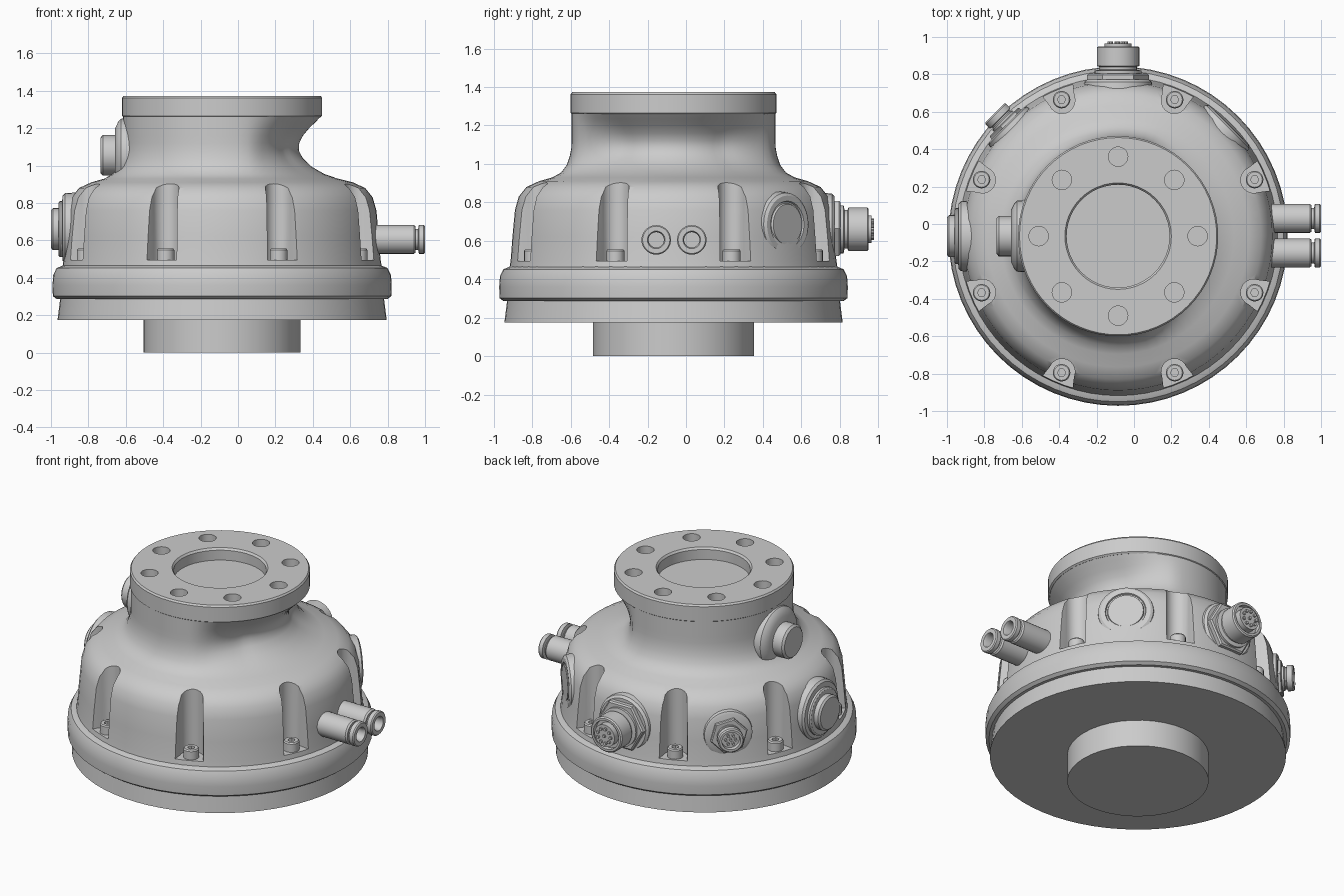
import bpy, bmesh
from math import sin, cos, pi, radians
from mathutils import Vector

if "Cube" in bpy.data.objects:
    bpy.data.objects.remove(bpy.data.objects["Cube"])

C = Vector((-0.085, -0.065, 0))      # main axis of the housing


def finish(bm, name, angle=30):
    bmesh.ops.recalc_face_normals(bm, faces=bm.faces)
    me = bpy.data.meshes.new(name)
    bm.to_mesh(me)
    bm.free()
    ob = bpy.data.objects.new(name, me)
    bpy.context.collection.objects.link(ob)
    smooth(ob, angle)
    return ob


def smooth(ob, angle=30):
    bpy.ops.object.select_all(action='DESELECT')
    ob.select_set(True)
    bpy.context.view_layer.objects.active = ob
    bpy.ops.object.shade_smooth_by_angle(angle=radians(angle))


def revolve(bm, prof, origin, direction=(0, 0, 1), seg=32, mod=None):
    """Closed solid from (radius, height) pairs turned about a direction."""
    q = Vector((0, 0, 1)).rotation_difference(Vector(direction))
    rings = []
    for r, h in prof:
        ring = []
        for i in range(seg):
            a = 2 * pi * i / seg
            rr = mod(r, h, a) if mod else r
            ring.append(bm.verts.new(Vector(origin) + q @ Vector((rr * cos(a), rr * sin(a), h))))
        rings.append(ring)
    for a, b in zip(rings, rings[1:]):
        for i in range(seg):
            j = (i + 1) % seg
            bm.faces.new((a[i], a[j], b[j], b[i]))
    bm.faces.new(rings[0][::-1])
    bm.faces.new(rings[-1])


def lathe(name, prof, origin=C, direction=(0, 0, 1), seg=32, mod=None):
    bm = bmesh.new()
    revolve(bm, prof, origin, direction, seg, mod)
    return finish(bm, name)


def cut(ob, bm):
    cutter = finish(bm, "cutter")
    cutter.hide_render = True
    m = ob.modifiers.new("cut", 'BOOLEAN')
    m.operation, m.object, m.solver = 'DIFFERENCE', cutter, 'EXACT'
    bpy.context.view_layer.objects.active = ob
    bpy.ops.object.modifier_apply(modifier=m.name)
    bpy.data.objects.remove(cutter, do_unlink=True)
    smooth(ob)


# Base: centre spigot, base plate and clamp ring
lathe("spigot", [(0.42, 0), (0.42, 0.2)], seg=40)
lathe("base_plate", [(0.88, 0.175), (0.865, 0.295)], seg=64)
lathe("clamp_ring", [(0.885, 0.287), (0.905, 0.302), (0.907, 0.36), (0.903, 0.415),
                     (0.885, 0.452), (0.84, 0.47)], seg=64)


# Housing: bell-shaped, with a neck scooped out on the +x side
def scoop(r, h, a):
    if not 0.92 < h < 1.26:
        return r
    f = min(1, max(0, (cos(a) - 0.3) / 0.5))
    return r - 0.122 * f * sin(pi * (h - 0.92) / 0.34)


housing = lathe("housing", [(0.855, 0.45), (0.847, 0.5), (0.838, 0.62), (0.825, 0.76), (0.805, 0.83),
                            (0.765, 0.88), (0.70, 0.91), (0.63, 0.93), (0.585, 0.955), (0.555, 0.995),
                            (0.54, 1.04), (0.532, 1.08), (0.53, 1.12), (0.53, 1.16), (0.53, 1.2),
                            (0.53, 1.235), (0.53, 1.265)], seg=72, mod=scoop)

# Eight upright screw pockets around the housing
bm = bmesh.new()
for k in range(8):
    a = radians(22.5 + 45 * k)
    u, v = Vector((cos(a), sin(a), 0)), Vector((-sin(a), cos(a), 0))
    pts = [(0.785 + 0.07 * cos(t), 0.07 * sin(t)) for t in [pi / 2 + pi * i / 10 for i in range(11)]]
    pts += [(1.0, -0.13), (1.0, 0.13)]
    lo, hi = ([bm.verts.new(C + u * x + v * y + Vector((0, 0, z))) for x, y in pts] for z in (0.495, 1.05))
    bm.faces.new(lo[::-1])
    bm.faces.new(hi)
    for i in range(len(pts)):
        j = (i + 1) % len(pts)
        bm.faces.new((lo[i], lo[j], hi[j], hi[i]))
cut(housing, bm)

# Socket-head screws
for k in range(8):
    a = radians(22.5 + 45 * k)
    p = C + Vector((0.79 * cos(a), 0.79 * sin(a), 0))
    screw = lathe(f"screw_{k + 1}", [(0.047, 0.48), (0.047, 0.548), (0.041, 0.556)], p, seg=20)
    bm = bmesh.new()
    revolve(bm, [(0.022, 0.525), (0.022, 0.6)], p, seg=6)
    cut(screw, bm)

# Top flange with centre recess and eight bolt holes
flange = lathe("top_flange", [(0.525, 1.258), (0.535, 1.266), (0.535, 1.362), (0.527, 1.373)], seg=64)
bm = bmesh.new()
revolve(bm, [(0.275, 1.295), (0.275, 1.36), (0.29, 1.38)], C, seg=48)
for k in range(8):
    a = pi / 4 * k
    revolve(bm, [(0.052, 1.29), (0.052, 1.4)], C + Vector((0.425 * cos(a), 0.425 * sin(a), 0)), seg=20)
cut(flange, bm)


def side(name, deg, z, prof, seg=32):
    """Lathe pointing outward from the housing; heights are radii from its axis."""
    a = radians(deg)
    return lathe(name, prof, C + Vector((0, 0, z)), (cos(a), sin(a), 0), seg)


# Lower and upper screw caps on the left side
side("lower_cap_boss", 180, 0.665, [(0.2, 0.65), (0.187, 0.84), (0.175, 0.852), (0.15, 0.855)])
side("lower_cap", 180, 0.66, [(0.15, 0.8), (0.15, 0.868), (0.14, 0.875), (0.112, 0.875),
                             (0.112, 0.905), (0.1, 0.915)])
side("upper_cap_boss", 180, 1.06, [(0.2, 0.4), (0.19, 0.54), (0.175, 0.555), (0.14, 0.572)])
side("upper_cap", 180, 1.055, [(0.108, 0.5), (0.108, 0.638), (0.095, 0.65)], 20)

# Blank boss at the back right
side("blank_boss", 45, 0.685, [(0.19, 0.65), (0.165, 0.828), (0.15, 0.838), (0.122, 0.838),
                              (0.118, 0.828), (0.11, 0.828), (0.106, 0.84)])


# Electrical connectors: boss, hex nut, grooved sleeve and pins
def pins(name, deg, z, tip, circle, n, r):
    a = radians(deg)
    u, v = Vector((cos(a), sin(a), 0)), Vector((-sin(a), cos(a), 0))
    bm = bmesh.new()
    spots = [(0, 0)] + [(circle * cos(2 * pi * i / n), circle * sin(2 * pi * i / n)) for i in range(n)]
    for x, y in spots:
        revolve(bm, [(r, tip - 0.06), (r, tip)], C + v * x + Vector((0, 0, z + y)), u, 8)
    finish(bm, name)


side("main_connector_boss", 90, 0.665, [(0.205, 0.62), (0.18, 0.825), (0.165, 0.838)])
side("main_connector_nut", 90, 0.665, [(0.165, 0.82), (0.165, 0.862), (0.155, 0.87)], 6)
side("main_connector", 90, 0.66, [(0.125, 0.8), (0.125, 0.885), (0.1, 0.89), (0.1, 0.905), (0.114, 0.91),
                                 (0.114, 1.008), (0.106, 1.015), (0.092, 1.015), (0.092, 0.985),
                                 (0.072, 0.985), (0.072, 1.03)])
pins("main_connector_pins", 90, 0.66, 1.042, 0.047, 9, 0.01)

side("small_connector_boss", 135, 0.665, [(0.17, 0.65), (0.145, 0.835), (0.13, 0.843)])
side("small_connector_nut", 135, 0.66, [(0.115, 0.82), (0.115, 0.858), (0.108, 0.863)], 6)
side("small_connector", 135, 0.66, [(0.075, 0.8), (0.075, 0.875), (0.066, 0.88), (0.066, 0.888), (0.078, 0.892),
                                   (0.078, 0.925), (0.07, 0.932), (0.056, 0.932), (0.054, 0.905)], 28)
pins("small_connector_pins", 135, 0.66, 0.925, 0.03, 6, 0.008)

# Two push-in air fittings on the right side
for name, y in (("air_fitting_a", 0.03), ("air_fitting_b", -0.155)):
    lathe(name, [(0.077, 0.65), (0.077, 0.94), (0.07, 0.95), (0.056, 0.95), (0.056, 0.963), (0.077, 0.967),
                 (0.077, 0.993), (0.071, 1.0), (0.046, 1.0), (0.04, 0.985), (0.04, 0.9)],
          (0, y, 0.605), (1, 0, 0), 28)
